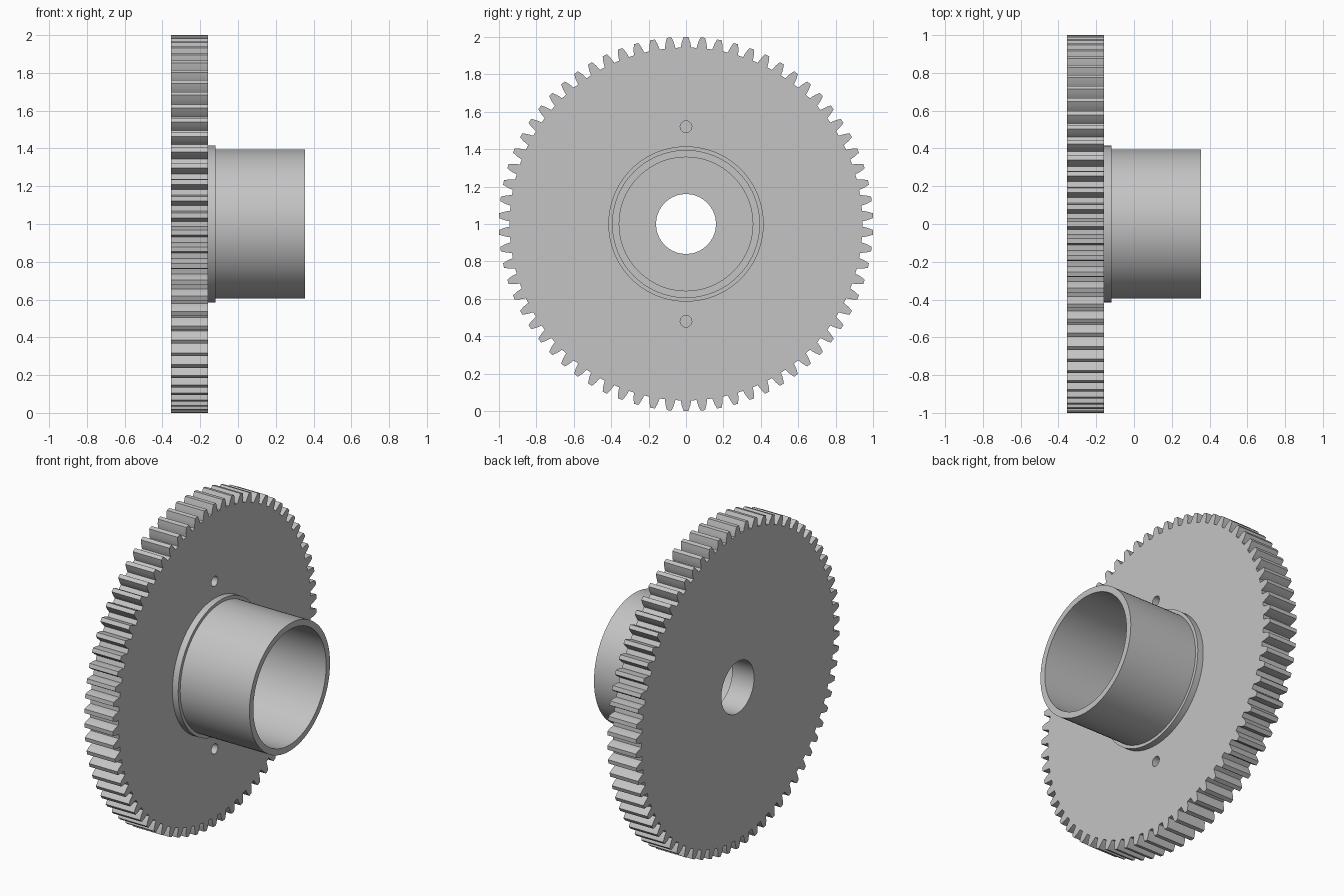
import bpy, bmesh, math

default = bpy.data.objects.get("Cube")
if default:
    bpy.data.objects.remove(default, do_unlink=True)

CENTRE_Z = 1.0
PLATE_BACK, PLATE_FRONT = -0.355, -0.16
FLANGE_END, HUB_END, RECESS_FLOOR = -0.12, 0.355, -0.205
BORE_R, CUP_R, HUB_R, FLANGE_R = 0.16, 0.357, 0.395, 0.415
TEETH = 70

steel = bpy.data.materials.new("plain grey steel")
steel.use_nodes = True
GREY = (0.55, 0.55, 0.55, 1.0)
steel.diffuse_color = GREY
steel.node_tree.nodes["Principled BSDF"].inputs["Base Color"].default_value = GREY


def make_object(name, bm):
    bmesh.ops.recalc_face_normals(bm, faces=bm.faces)
    mesh = bpy.data.meshes.new(name)
    bm.to_mesh(mesh)
    bm.free()
    mesh.materials.append(steel)
    obj = bpy.data.objects.new(name, mesh)
    bpy.context.collection.objects.link(obj)
    return obj


def activate(obj):
    bpy.ops.object.select_all(action='DESELECT')
    obj.select_set(True)
    bpy.context.view_layer.objects.active = obj


def smooth(obj):
    activate(obj)
    bpy.ops.object.shade_smooth_by_angle(angle=math.radians(20))


def drill(target, radius, x0, x1, z=CENTRE_Z, sides=64):
    """Cut a round hole along x from x0 to x1."""
    bpy.ops.mesh.primitive_cylinder_add(
        vertices=sides, radius=radius, depth=x1 - x0,
        location=((x0 + x1) / 2, 0, z), rotation=(0, math.pi / 2, 0))
    cutter = bpy.context.object
    cutter.name = "hole_cutter"
    cutter.hide_render = True
    cutter.data.materials.append(steel)
    activate(target)
    mod = target.modifiers.new("hole", 'BOOLEAN')
    mod.operation = 'DIFFERENCE'
    mod.solver = 'EXACT'
    mod.object = cutter
    bpy.ops.object.modifier_apply(modifier=mod.name)
    bpy.data.objects.remove(cutter, do_unlink=True)


# Toothed plate: one tooth flank (radius, half angle), mirrored and repeated
flank = [(0.943, 0.0295), (0.958, 0.0265), (0.975, 0.022), (1.0, 0.0125)]
tooth = [(r, -a) for r, a in flank] + [(r, a) for r, a in reversed(flank)]
bm = bmesh.new()
outline = []
for i in range(TEETH):
    middle = i * math.tau / TEETH
    for r, a in tooth:
        outline.append(bm.verts.new((PLATE_BACK, r * math.sin(middle + a),
                                     CENTRE_Z + r * math.cos(middle + a))))
face = bm.faces.new(outline)
extruded = bmesh.ops.extrude_face_region(bm, geom=[face], use_keep_orig=True)
moved = [v for v in extruded["geom"] if isinstance(v, bmesh.types.BMVert)]
bmesh.ops.translate(bm, verts=moved, vec=(PLATE_FRONT - PLATE_BACK, 0, 0))
plate = make_object("toothed_plate", bm)

# Central bore, cup recess and two blind pin holes
drill(plate, CUP_R, RECESS_FLOOR, 0.1, sides=96)
drill(plate, BORE_R, -0.6, 0.1)
for side in (-1, 1):
    drill(plate, 0.031, PLATE_FRONT - 0.12, 0.1, CENTRE_Z + side * 0.52, sides=32)
smooth(plate)

# Hollow hub with a thin flange at its foot, turned about the x axis
profile = [(PLATE_FRONT, FLANGE_R), (FLANGE_END, FLANGE_R), (FLANGE_END, HUB_R),
           (HUB_END, HUB_R), (HUB_END, CUP_R), (PLATE_FRONT, CUP_R)]
bm = bmesh.new()
points = [bm.verts.new((x, 0, CENTRE_Z + r)) for x, r in profile]
edges = [bm.edges.new(pair) for pair in zip(points, points[1:] + points[:1])]
bmesh.ops.spin(bm, geom=points + edges, cent=(0, 0, CENTRE_Z), axis=(1, 0, 0),
               angle=math.tau, steps=96, use_merge=True)
bmesh.ops.remove_doubles(bm, verts=bm.verts, dist=0.0001)
hub = make_object("hollow_hub", bm)
smooth(hub)
